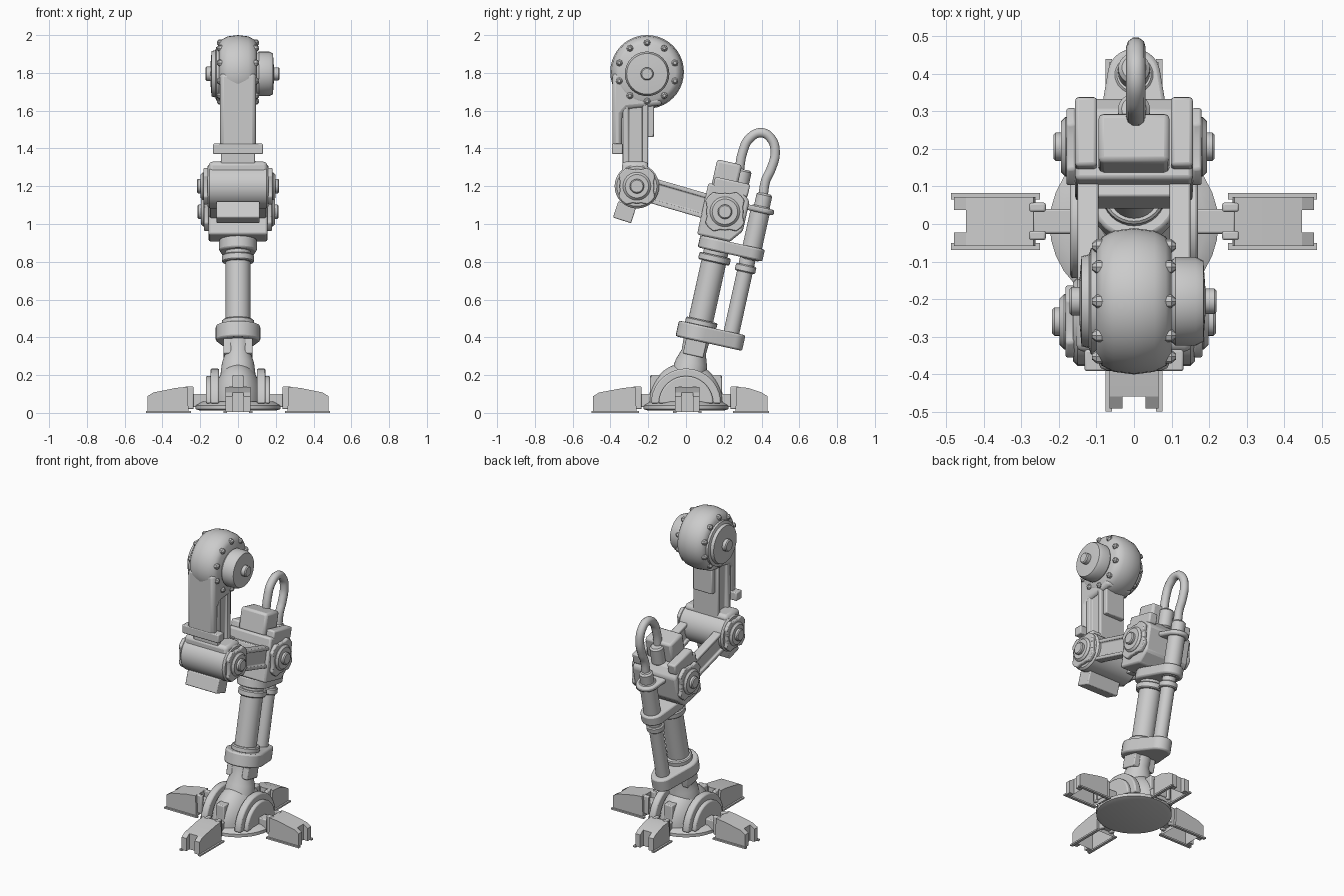
import bpy, bmesh, math
from mathutils import Matrix, Vector

if "Cube" in bpy.data.objects:
    bpy.data.objects.remove(bpy.data.objects["Cube"])

GREY = bpy.data.materials.new("grey_metal")
GREY.diffuse_color = (0.6, 0.6, 0.6, 1)
GREY.use_nodes = True
GREY.node_tree.nodes["Principled BSDF"].inputs["Base Color"].default_value = GREY.diffuse_color
WORLD = Matrix.Identity(4)


def frame(y, z, deg):
    return Matrix.Translation((0, y, z)) @ Matrix.Rotation(math.radians(deg), 4, 'X')


def finish(name, bm, m=WORLD, bevel=0.0):
    bmesh.ops.recalc_face_normals(bm, faces=bm.faces)
    me = bpy.data.meshes.new(name)
    bm.to_mesh(me)
    bm.free()
    me.materials.append(GREY)
    ob = bpy.data.objects.new(name, me)
    ob.matrix_world = m
    bpy.context.collection.objects.link(ob)
    if bevel:
        mod = ob.modifiers.new("bevel", 'BEVEL')
        mod.width, mod.segments, mod.limit_method = bevel, 2, 'ANGLE'
    bpy.ops.object.select_all(action='DESELECT')
    ob.select_set(True)
    bpy.context.view_layer.objects.active = ob
    bpy.ops.object.shade_smooth_by_angle(angle=math.radians(35))
    return ob


def prism(name, pts, x0, x1, m=WORLD, bevel=0.0, recess=None, open_bottom=False):
    """Side profile (y, z) extruded along x; recess = (border, depth) on both ends."""
    bm = bmesh.new()
    a = [bm.verts.new((x0, y, z)) for y, z in pts]
    b = [bm.verts.new((x1, y, z)) for y, z in pts]
    caps = [bm.faces.new(a), bm.faces.new(b[::-1])]
    n = len(pts)
    for i in range(n):
        j = (i + 1) % n
        f = bm.faces.new((a[i], b[i], b[j], a[j]))
        if open_bottom and i == n - 1:
            bm.faces.remove(f)
    bmesh.ops.recalc_face_normals(bm, faces=bm.faces)
    if recess:
        bmesh.ops.inset_individual(bm, faces=caps, thickness=recess[0])
        r = bmesh.ops.inset_individual(bm, faces=caps, thickness=0.004)
        for f in caps:
            shift = -f.normal.normalized() * recess[1]
            bmesh.ops.translate(bm, verts=f.verts, vec=shift)
    return finish(name, bm, m, bevel)


def rect(y0, y1, z0, z1):
    return [(y0, z0), (y1, z0), (y1, z1), (y0, z1)]


def box(name, x0, x1, y0, y1, z0, z1, m=WORLD, bevel=0.006):
    return prism(name, rect(y0, y1, z0, z1), x0, x1, m, bevel)


def lathe(name, prof, c=(0, 0, 0), axis='Z', m=WORLD, seg=32):
    """Profile of (height, radius) turned round an axis through c."""
    bm = bmesh.new()
    rings = []
    for h, r in prof:
        ring = []
        for k in range(seg):
            t = 2 * math.pi * k / seg
            p, q = r * math.cos(t), r * math.sin(t)
            ring.append(bm.verts.new(Vector(c) + Vector((h, p, q) if axis == 'X' else (p, q, h))))
        rings.append(ring)
    bm.faces.new(rings[0])
    bm.faces.new(rings[-1])
    for a, b in zip(rings, rings[1:]):
        for k in range(seg):
            bm.faces.new((a[k], a[(k + 1) % seg], b[(k + 1) % seg], b[k]))
    return finish(name, bm, m)


def rod(name, r, h0, h1, c=(0, 0, 0), axis='Z', m=WORLD, ch=0.006):
    s = ch if h1 > h0 else -ch
    return lathe(name, [(h0, r - ch), (h0 + s, r), (h1 - s, r), (h1, r - ch)], c, axis, m)


def egg_plate(name, v0, r0, v1, r1, u0, u1, m):
    """Slab outlined by two circles and their tangents."""
    a = math.acos((r0 - r1) / (v1 - v0))
    pts = []
    for k in range(17):
        t = -a + 2 * a * k / 16
        pts.append((v1 + r1 * math.cos(t), r1 * math.sin(t)))
    for k in range(17):
        t = a + (2 * math.pi - 2 * a) * k / 16
        pts.append((v0 + r0 * math.cos(t), r0 * math.sin(t)))
    bm = bmesh.new()
    f = bm.faces.new([bm.verts.new((x, v, u0)) for v, x in pts])
    g = bmesh.ops.extrude_face_region(bm, geom=[f])["geom"]
    bmesh.ops.translate(bm, verts=[e for e in g if isinstance(e, bmesh.types.BMVert)], vec=(0, 0, u1 - u0))
    return finish(name, bm, m, 0.01)


def joint(name, y, z, r, x0, deg):
    """Lugged boss, ring and cap on both sides of a pivot."""
    star = []
    for k in range(24):
        t = math.radians(15 * k + deg)
        q = r if k % 6 < 3 else r * 0.82
        star.append((q * math.cos(t), q * math.sin(t)))
    for s in (-1, 1):
        prism(name + "_boss", star, s * x0, s * (x0 + 0.025), frame(y, z, 0), 0.006)
        rod(name + "_ring", r * 0.66, s * x0, s * (x0 + 0.04), (0, y, z), 'X', ch=0.012)
        rod(name + "_cap", 0.038, s * x0, s * (x0 + 0.06), (0, y, z), 'X')


# Base disc, ankle dome and half-round cheeks
lathe("base_disc", [(0.012, 0.2), (0.02, 0.225), (0.04, 0.225), (0.06, 0.19)])
dome = [(0.05 + 0.215 * math.sin(t), 0.2 * math.cos(t)) for t in [math.pi / 2 * k / 10 for k in range(10)]]
lathe("ankle_dome", dome).scale = (0.66, 1, 1)
for s in (-1, 1):
    for r, a, b in ((0.185, 0.10, 0.145), (0.145, 0.14, 0.17)):
        half = [(r * math.cos(math.pi * k / 20), 0.05 + r * math.sin(math.pi * k / 20)) for k in range(21)]
        prism("ankle_cheek", half, s * a, s * b, bevel=0.008)
    box("dome_rib", -0.03, 0.03, s * 0.12, s * 0.19, 0.05, 0.2)

# Four toes, open underneath, each with a forked tip and a link to the base
for ang, tip, yo in ((0, 0.44, 0), (90, 0.488, 0.007), (180, 0.5, 0), (270, 0.488, 0.007)):
    m = Matrix.Translation((0, yo, 0)) @ Matrix.Rotation(math.radians(ang), 4, 'Z')
    n = tip - 0.04
    body = [(0.262, 0.005), (0.268, 0.138), (0.33, 0.132), (n, 0.108), (n, 0.005)]
    prism("toe_body", body, -0.065, 0.065, m, open_bottom=True)
    for s in (-1, 1):
        prism("toe_prong", [(n, 0.005), (n, 0.108), (tip - 0.008, 0.088), (tip - 0.008, 0.005)],
              s * 0.03, s * 0.065, m)
        box("toe_rim", s * 0.058, s * 0.076, 0.25, tip, 0, 0.01, m, 0)
        box("toe_clip", s * 0.025, s * 0.05, 0.235, 0.28, 0.02, 0.14, m)
    box("toe_link", -0.033, 0.033, 0.14, 0.27, 0.03, 0.10, m)

# Shin, in a frame leaning back from the knee pivot
SH = frame(0.206, 1.065, -12.5)
lathe("ankle_neck", [(-0.9, 0.095), (-0.82, 0.085), (-0.76, 0.065), (-0.68, 0.07)], m=SH)
for s in (-1, 1):
    box("neck_lug", s * 0.035, s * 0.078, -0.055, 0.055, -0.78, -0.68, SH)
egg_plate("ankle_collar", 0.005, 0.118, 0.18, 0.068, -0.70, -0.615, SH)
rod("collar_lip", 0.085, -0.62, -0.585, (0, 0.005, 0), m=SH)
rod("shin_tube", 0.066, -0.65, -0.2, m=SH)
rod("shin_top_ring", 0.085, -0.275, -0.235, m=SH)
rod("piston_rod", 0.042, -0.66, -0.2, (0, 0.172, 0), m=SH)
rod("piston_ring", 0.055, -0.29, -0.25, (0, 0.172, 0), m=SH)
egg_plate("knee_bracket", 0.0, 0.1, 0.175, 0.075, -0.215, -0.15, SH)
rod("piston_housing", 0.052, -0.22, 0.07, (0, 0.182, 0), m=SH)
egg_plate("piston_top_plate", 0.0, 0.1, 0.185, 0.07, 0.035, 0.065, SH)

# Knee block and its cap box
block = [(-0.118, -0.15), (0.06, -0.15), (0.115, -0.08), (0.115, 0.08), (0.07, 0.13), (-0.118, 0.13)]
prism("knee_block", block, -0.157, 0.157, SH, 0.012)
box("knee_cap_box", -0.095, 0.095, -0.1, 0.035, 0.12, 0.262, SH, 0.015)
for s in (-1, 1):
    box("knee_side_rail", s * 0.098, s * 0.157, -0.09, 0.1, 0.1, 0.17, SH, 0.01)
joint("knee", 0.206, 1.065, 0.12, 0.155, 30)

# Hose with end fittings
rod("hose_fitting_front", 0.043, 0.12, 0.24, (0, 0.05, 0), m=SH, ch=0.01)
rod("hose_fitting_back", 0.042, 0.05, 0.14, (0, 0.185, 0), m=SH, ch=0.01)
cu = bpy.data.curves.new("hose", 'CURVE')
cu.dimensions, cu.bevel_depth, cu.bevel_resolution, cu.use_fill_caps = '3D', 0.026, 3, True
path = [(.28, 1.27), (.30, 1.38), (.335, 1.452), (.40, 1.483), (.452, 1.45),
        (.472, 1.38), (.45, 1.29), (.422, 1.23), (.408, 1.15)]
sp = cu.splines.new('BEZIER')
sp.bezier_points.add(len(path) - 1)
for bp, (y, z) in zip(sp.bezier_points, path):
    bp.co = (0.005, y, z)
    bp.handle_left_type = bp.handle_right_type = 'AUTO'
hose = bpy.data.objects.new("hose", cu)
bpy.context.collection.objects.link(hose)
cu.materials.append(GREY)

# Thigh link arms with long recesses
TH = frame(-0.26, 1.2, -16.2)
for s in (-1, 1):
    prism("thigh_arm", rect(0.0, 0.46, -0.066, 0.066), s * 0.095, s * 0.15, TH, 0.006, (0.03, 0.014))
box("thigh_crossbar", -0.1, 0.1, 0.33, 0.38, -0.06, 0.06, TH)

# Hip drum
rod("hip_drum", 0.118, -0.162, 0.162, (0, -0.26, 1.2), 'X', ch=0.012)
box("hip_front_block", -0.155, 0.155, -0.34, -0.2, 1.12, 1.33, bevel=0.02)
box("hip_lower_lug", -0.115, 0.115, -0.05, 0.05, -0.19, -0.1, frame(-0.28, 1.2, -18))
joint("hip", -0.26, 1.2, 0.112, 0.158, 30)

# Upper arm: recessed column, front plate, flange
prism("upper_column", rect(-0.335, -0.2, 1.25, 1.66), -0.09, 0.09, bevel=0.006, recess=(0.042, 0.02))
box("column_back_rib", -0.07, 0.07, -0.21, -0.17, 1.46, 1.64)
plate = [(-0.39, 1.38), (-0.338, 1.38), (-0.338, 1.58), (-0.31, 1.61), (-0.12, 1.63), (-0.206, 1.8), (-0.39, 1.8)]
prism("front_plate", plate, -0.095, 0.095, bevel=0.022)
box("front_flange", -0.132, 0.132, -0.392, -0.335, 1.37, 1.425)

# Head wheel with hubs and bolts
W = (0, -0.206, 1.805)
lathe("head_wheel", [(-0.1, 0.15), (-0.085, 0.172), (-0.055, 0.188), (0, 0.195), (0.055, 0.188),
                     (0.085, 0.172), (0.1, 0.15)], W, 'X', seg=40)
H = (0, -0.206, 1.795)
lathe("right_hub", [(0.09, 0.1), (0.11, 0.118), (0.165, 0.118), (0.185, 0.108), (0.19, 0.04)], H, 'X')
rod("right_hub_cap", 0.034, 0.18, 0.22, H, 'X')
lathe("left_hub", [(-0.09, 0.142), (-0.115, 0.142), (-0.12, 0.125), (-0.14, 0.12), (-0.145, 0.06)], H, 'X')
rod("left_hub_cap", 0.038, -0.13, -0.172, H, 'X')
for s in (-1, 1):
    for k in range(10):
        t = math.radians(36 * k + 18)
        c = (0, W[1] + 0.155 * math.cos(t), W[2] + 0.155 * math.sin(t))
        lathe("wheel_bolt", [(s * 0.08, 0.018), (s * 0.1, 0.018), (s * 0.112, 0.008)], c, 'X', seg=8)
